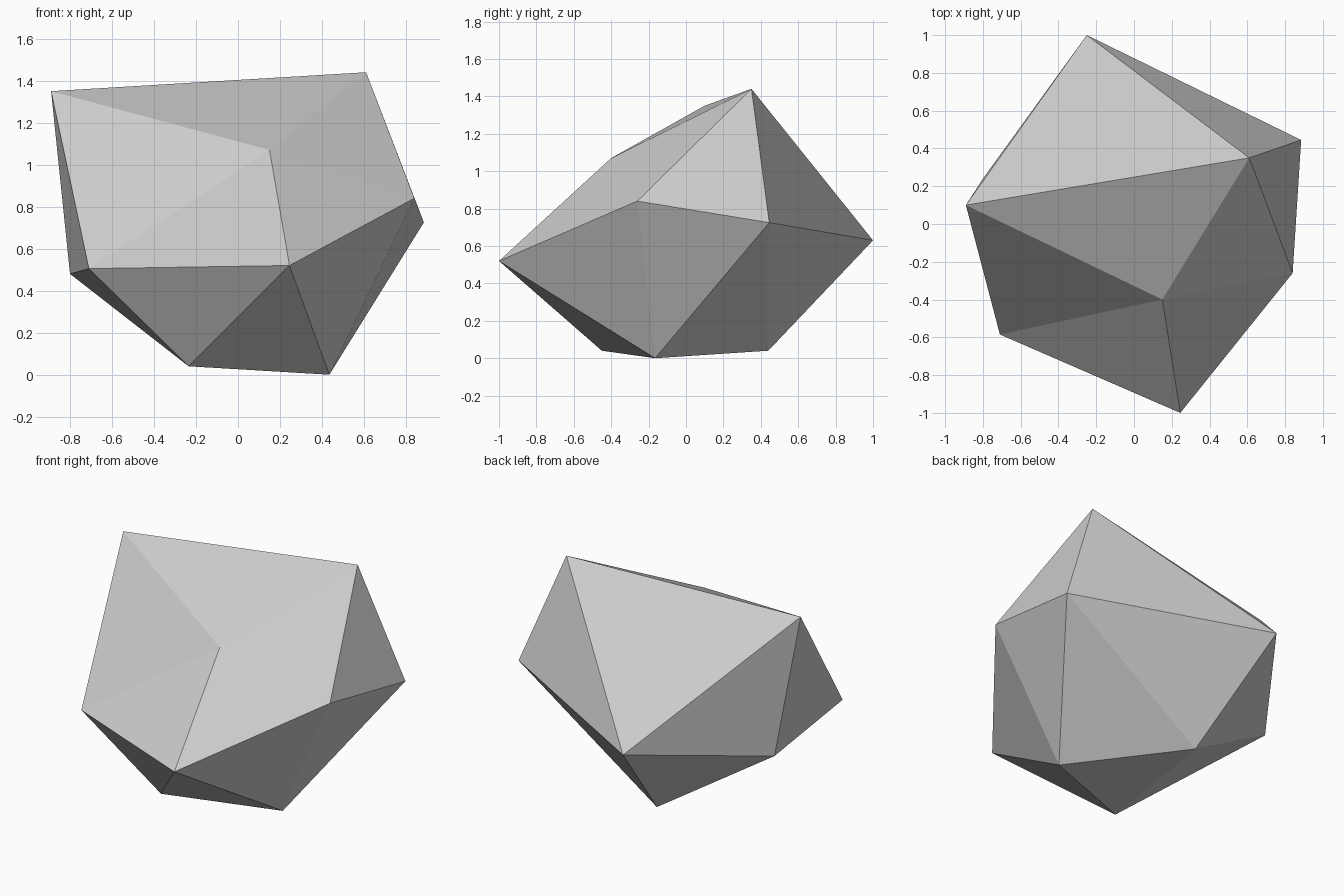
import bpy
import bmesh

cube = bpy.data.objects.get("Cube")
if cube:
    bpy.data.objects.remove(cube, do_unlink=True)

# Plain light grey stone
stone = bpy.data.materials.new("light_grey_stone")
colour = (0.6, 0.6, 0.6, 1.0)
stone.use_nodes = True
stone.diffuse_color = colour
bsdf = next(n for n in stone.node_tree.nodes if n.type == "BSDF_PRINCIPLED")
bsdf.inputs["Base Color"].default_value = colour

# Uneven twenty-sided rock: two poles joined by two staggered rings of five
top_pole = (0.15, -0.40, 1.07)
upper_ring = [
    (-0.89, 0.10, 1.35),   # back left peak
    (-0.71, -0.585, 0.505),
    (0.245, -1.0, 0.52),   # front tip
    (0.84, -0.26, 0.84),
    (0.61, 0.35, 1.44),    # highest peak
]
lower_ring = [
    (-0.80, 0.24, 0.48),
    (-0.235, -0.45, 0.04),
    (0.435, -0.165, 0.0),  # resting point
    (0.885, 0.445, 0.725),
    (-0.25, 1.0, 0.63),    # back tip
]
bottom_pole = (-0.10, 0.44, 0.04)

bm = bmesh.new()
top = bm.verts.new(top_pole)
upper = [bm.verts.new(p) for p in upper_ring]
lower = [bm.verts.new(p) for p in lower_ring]
bottom = bm.verts.new(bottom_pole)

# Caps around each pole and the zigzag band between the rings
count = len(upper)
for i in range(count):
    j = (i + 1) % count
    bm.faces.new((top, upper[i], upper[j]))
    bm.faces.new((upper[i], lower[i], upper[j]))
    bm.faces.new((upper[j], lower[i], lower[j]))
    bm.faces.new((bottom, lower[j], lower[i]))
bmesh.ops.recalc_face_normals(bm, faces=bm.faces)

mesh = bpy.data.meshes.new("rock")
bm.to_mesh(mesh)
bm.free()
mesh.materials.append(stone)
rock = bpy.data.objects.new("rock", mesh)
bpy.context.collection.objects.link(rock)
